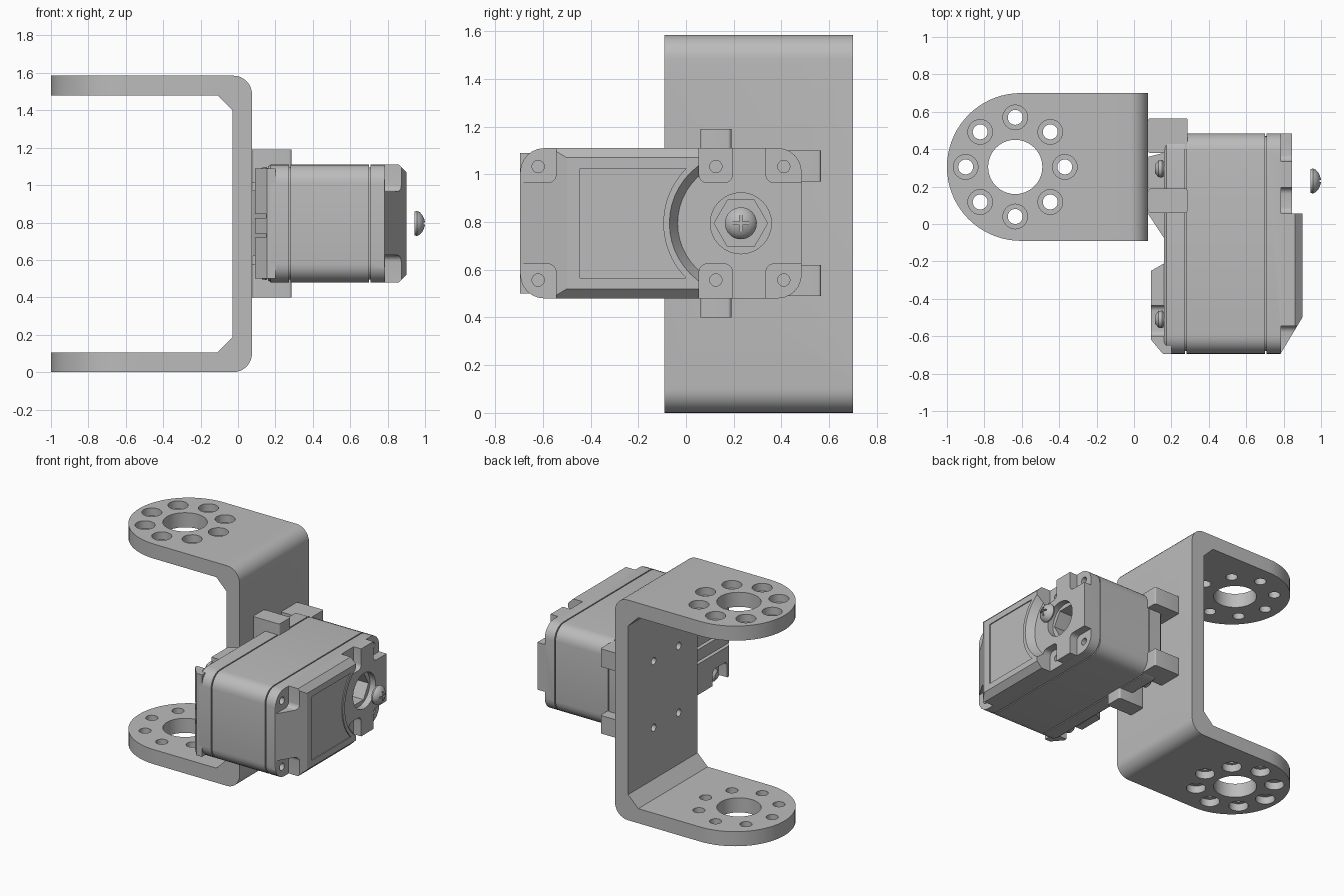
import bpy, bmesh, math

if "Cube" in bpy.data.objects:
    bpy.data.objects.remove(bpy.data.objects["Cube"], do_unlink=True)

grey = bpy.data.materials.new("satin grey")
grey.use_nodes = True
grey.diffuse_color = (0.5, 0.5, 0.5, 1)
grey.node_tree.nodes["Principled BSDF"].inputs["Base Color"].default_value = (0.5, 0.5, 0.5, 1)

PLACE = {"x": lambda a, b, h: (h, a, b),
         "y": lambda a, b, h: (a, h, b),
         "z": lambda a, b, h: (a, b, h)}
MID = 0.795          # height of the mirror plane
AXLE = 0.23          # y of the output axle


def arc(cx, cy, r, start, end, n):
    return [(cx + r * math.cos(math.radians(start + (end - start) * i / n)),
             cy + r * math.sin(math.radians(start + (end - start) * i / n)))
            for i in range(n + 1)]


def circle(cx, cy, r, n=24):
    return arc(cx, cy, r, 0, 360, n)[:-1]


def rect(a0, a1, b0, b1, r=0.0):
    if r <= 0:
        return [(a0, b0), (a1, b0), (a1, b1), (a0, b1)]
    return (arc(a1 - r, b1 - r, r, 0, 90, 6) + arc(a0 + r, b1 - r, r, 90, 180, 6)
            + arc(a0 + r, b0 + r, r, 180, 270, 6) + arc(a1 - r, b0 + r, r, 270, 360, 6))


def loft(name, axis, sections):
    """Solid through outlines [(height, points), ...] stacked along an axis."""
    bm = bmesh.new()
    rings = [[bm.verts.new(PLACE[axis](a, b, h)) for a, b in pts] for h, pts in sections]
    for low, high in zip(rings, rings[1:]):
        for i in range(len(low)):
            j = (i + 1) % len(low)
            bm.faces.new((low[i], low[j], high[j], high[i]))
    bm.faces.new(rings[0])
    bm.faces.new(rings[-1])
    bmesh.ops.recalc_face_normals(bm, faces=bm.faces)
    mesh = bpy.data.meshes.new(name)
    bm.to_mesh(mesh)
    bm.free()
    obj = bpy.data.objects.new(name, mesh)
    mesh.materials.append(grey)
    bpy.context.collection.objects.link(obj)
    return obj


def prism(name, axis, pts, h0, h1):
    return loft(name, axis, [(h0, pts), (h1, pts)])


def cut(obj, cutters, operation="DIFFERENCE"):
    """Apply each cutter in turn, then remove it."""
    for c in cutters:
        c.hide_render = True
        mod = obj.modifiers.new("cut", "BOOLEAN")
        mod.operation, mod.object, mod.solver = operation, c, "EXACT"
    bpy.context.view_layer.update()
    done = obj.evaluated_get(bpy.context.evaluated_depsgraph_get())
    mesh = bpy.data.meshes.new_from_object(done)
    obj.modifiers.clear()
    obj.data = mesh
    for c in cutters:
        bpy.data.objects.remove(c, do_unlink=True)


parts = []

# U bracket: bent strip with rounded ends
TOP, Y0, Y1 = 1.585, -0.09, 0.70
YC = (Y0 + Y1) / 2
lower = [(-1.02, 0.0)] + arc(-0.025, 0.1, 0.1, 270, 360, 8)
inner = [(-0.03, 0.185), (-0.11, 0.105), (-1.02, 0.105)]
strip = lower + [(a, TOP - b) for a, b in reversed(lower)]
strip += [(a, TOP - b) for a, b in reversed(inner)] + inner
bracket = prism("u_bracket", "y", strip, Y0, Y1)
plan = arc(-0.605, YC, 0.395, 90, 270, 36) + [(0.2, Y0), (0.2, Y1)]
cut(bracket, [prism("plan", "z", plan, -0.1, TOP + 0.1)], "INTERSECT")

# Bracket holes: hub hole, ring of counterbored holes, four in the web
HX = -0.635
holes = [prism("hub", "z", circle(HX, YC, 0.145, 40), -0.1, TOP + 0.1)]
for i in range(8):
    a = math.radians(45 * i)
    x, y = HX + 0.265 * math.cos(a), YC + 0.265 * math.sin(a)
    holes.append(prism("hole", "z", circle(x, y, 0.04), -0.1, TOP + 0.1))
    holes.append(prism("bore", "z", circle(x, y, 0.066), -0.1, 0.055))
    holes.append(prism("bore", "z", circle(x, y, 0.066), TOP - 0.055, TOP + 0.1))
for y in (0.125, 0.41):
    for side in (-1, 1):
        holes.append(prism("web_hole", "x", circle(y, MID + side * 0.24, 0.026, 16), -0.2, 0.2))
cut(bracket, holes)
parts.append(bracket)


# Motor case: shells around a slightly smaller core, leaving thin seams
def outline(d=0.0):
    return rect(-0.695 + d, 0.485 - d, 0.48 + d, 1.11 - d, 0.1 - d)


def socket(x0):
    return prism("socket", "x", circle(AXLE, MID, 0.112, 6), x0, 1.1)


core = prism("case_core", "x", outline(0.015), 0.2, 0.73)
cut(core, [socket(0.6)])
middle = prism("middle_case", "x", outline(), 0.28, 0.70)
cut(middle, [socket(0.6)])
rear = loft("rear_cover", "x", [(0.16, outline(0.012)), (0.175, outline()), (0.272, outline())])
cover = loft("front_cover", "x", [(0.708, outline()), (0.86, outline()), (0.90, outline(0.04))])

# Front cover: sloped end, lowered axle area, socket
cuts = [
    prism("slope", "z", [(0.75, -0.75), (1.1, -0.75), (1.1, -0.4), (0.96, -0.4)], 0, 2),
    loft("dish", "x", [(0.845, circle(AXLE, MID, 0.265, 48)), (0.91, circle(AXLE, MID, 0.306, 48))]),
    prism("step", "x", rect(0.06, 0.8, 0, 2), 0.845, 1.1),
    prism("axle_hole", "x", circle(AXLE, MID, 0.128, 32), 0.80, 1.1),
    socket(0.6),
]
# Screw wells with holes, mirrored above and below
for y, y0, y1 in ((-0.62, -0.8, -0.545), (0.125, 0.055, 0.195), (0.41, 0.335, 0.6)):
    for side in (-1, 1):
        z0, z1 = sorted((MID + side * 0.17, MID + side * 0.45))
        cuts.append(prism("well", "x", rect(y0, y1, z0, z1, 0.035), 0.785, 1.1))
        cuts.append(prism("screw_hole", "x", circle(y, MID + side * 0.238, 0.026, 16), 0.735, 1.1))
# Shallow label panel with a curved edge
panel = arc(AXLE, MID, 0.325, 135, 225, 20) + [(-0.445, 0.565), (-0.445, 1.025)]
cuts.append(prism("panel", "x", panel, 0.893, 1.1))
cut(cover, cuts)

# Rear housing: raised block with connector slots and screw wells
block = prism("rear_block", "z", [(0.2, -0.695), (0.155, -0.695), (0.092, -0.62), (0.092, -0.25),
                                  (0.17, -0.205), (0.2, -0.205)], 0.50, 1.09)
slots = [prism("slot", "x", rect(-0.8, -0.1, z - 0.01, z + 0.01), 0.0, 0.15) for z in (0.73, 0.835)]
for side in (-1, 1):
    z0, z1 = sorted((MID + side * 0.18, MID + side * 0.4))
    slots.append(prism("rear_well", "x", rect(-0.6, -0.435, z0, z1, 0.03), 0.0, 0.165))
cut(block, slots)
mount = prism("rear_mount", "z", [(0.2, -0.10), (0.17, -0.09), (0.078, 0.05), (0.078, 0.36),
                                  (0.16, 0.38), (0.2, 0.38)], 0.62, 0.97)
parts += [core, middle, rear, cover, block, mount]

# Rear screws and mounting tabs
for side, label in ((-1, "lower"), (1, "upper")):
    for y, end in ((-0.51, "front"), (0.295, "back")):
        z = MID + side * 0.255
        parts.append(loft(f"{label}_{end}_rear_screw", "x", [
            (0.18, circle(y, z, 0.025)), (0.15, circle(y, z, 0.047)),
            (0.13, circle(y, z, 0.044)), (0.112, circle(y, z, 0.022))]))
    z0, z1 = sorted((MID + side * 0.22, MID + side * 0.395))
    parts.append(prism(f"{label}_side_tab", "z", rect(0.076, 0.287, 0.06, 0.19, 0.015), z0, z1))
    z0, z1 = sorted((MID + side * 0.175, MID + side * 0.305))
    parts.append(prism(f"{label}_back_tab", "z", rect(0.076, 0.287, 0.38, 0.565, 0.01), z0, z1))

# Loose axle screw with a domed, cross-slotted head
dome = ((0.945, 0.064), (0.957, 0.067), (0.972, 0.06), (0.985, 0.045), (0.995, 0.026), (1.0, 0.01))
screw = loft("axle_screw", "x", [(x, circle(AXLE, MID, r, 32)) for x, r in dome])
cut(screw, [prism("slot", "x", rect(AXLE - a, AXLE + a, MID - b, MID + b), 0.984, 1.1)
            for a, b in ((0.034, 0.006), (0.006, 0.034))])
parts.append(screw)

# Smooth the curved sides, keep the edges crisp
bpy.ops.object.select_all(action="DESELECT")
for obj in parts:
    obj.select_set(True)
    bpy.context.view_layer.objects.active = obj
bpy.ops.object.shade_smooth_by_angle(angle=math.radians(28))
